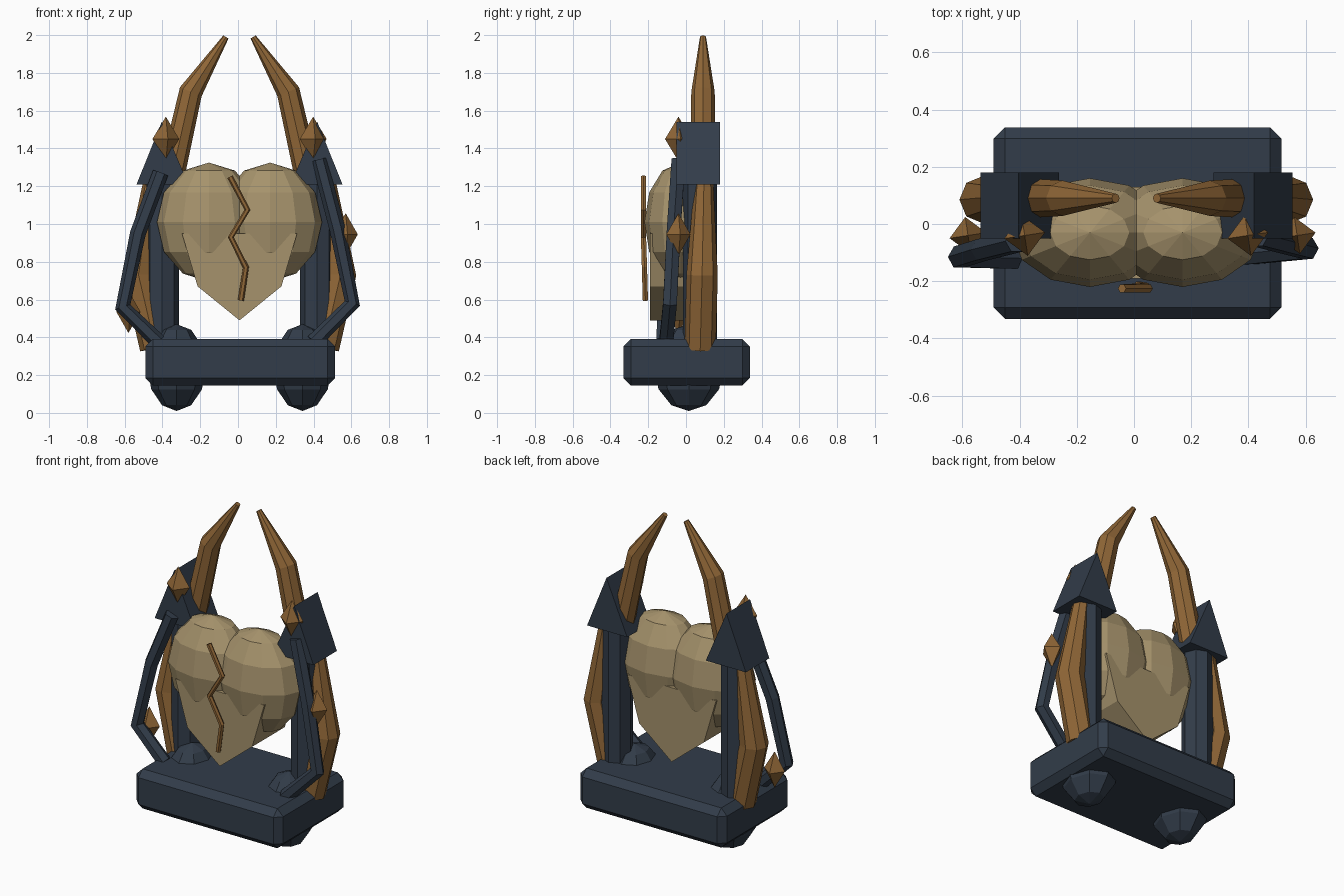
import bpy, bmesh, math
from mathutils import Vector, Matrix

cube = bpy.data.objects.get("Cube")
if cube:
    bpy.data.objects.remove(cube, do_unlink=True)

CX = 0.008  # shared centre line


def material(name, rgb):
    m = bpy.data.materials.new(name)
    m.use_nodes = True
    m.diffuse_color = (*rgb, 1)
    m.node_tree.nodes["Principled BSDF"].inputs["Base Color"].default_value = (*rgb, 1)
    return m


slate = material("dark_slate", (0.032, 0.046, 0.068))
bronze = material("bronze_brown", (0.28, 0.135, 0.038))
sand = material("sand_tan", (0.38, 0.29, 0.15))


def finish(bm, name, mat):
    bmesh.ops.recalc_face_normals(bm, faces=bm.faces)
    me = bpy.data.meshes.new(name)
    bm.to_mesh(me)
    bm.free()
    me.materials.append(mat)
    ob = bpy.data.objects.new(name, me)
    bpy.context.collection.objects.link(ob)
    return ob


def ellipsoid(name, mat, centre, radii, segments):
    bm = bmesh.new()
    bmesh.ops.create_uvsphere(
        bm, u_segments=segments, v_segments=6, radius=1,
        matrix=Matrix.Translation(centre) @ Matrix.Diagonal((*radii, 1)))
    return finish(bm, name, mat)


def prism(name, mat, outline, y0, y1):
    """Extrude an (x, z) outline along y."""
    bm = bmesh.new()
    face = bm.faces.new([bm.verts.new((x, y0, z)) for x, z in outline])
    out = bmesh.ops.extrude_face_region(bm, geom=[face])["geom"]
    bmesh.ops.translate(bm, vec=(0, y1 - y0, 0),
                        verts=[v for v in out if isinstance(v, bmesh.types.BMVert)])
    return finish(bm, name, mat)


def tube(name, mat, points, radii, sides):
    """Faceted tube with a radius at each path point."""
    bm = bmesh.new()
    pts = [Vector(p) for p in points]
    rings = []
    for i, p in enumerate(pts):
        a = (p - pts[i - 1]).normalized() if i else Vector()
        b = (pts[i + 1] - p).normalized() if i < len(pts) - 1 else Vector()
        t = (a + b).normalized()
        u = t.cross(Vector((0, 1, 0))).normalized()
        v = t.cross(u)
        angles = [math.tau * k / sides for k in range(sides)]
        rings.append([bm.verts.new(p + radii[i] * (u * math.cos(g) + v * math.sin(g)))
                      for g in angles])
    for r, s in zip(rings, rings[1:]):
        for k in range(sides):
            n = (k + 1) % sides
            bm.faces.new((r[k], r[n], s[n], s[k]))
    bm.faces.new(rings[0])
    bm.faces.new(rings[-1])
    return finish(bm, name, mat)


def spike(name, centre, radius, height):
    """Four-sided double pyramid."""
    bm = bmesh.new()
    for way in (1, -1):
        bmesh.ops.create_cone(
            bm, segments=4, radius1=radius, radius2=0, depth=height,
            matrix=Matrix.Translation(centre) @ Matrix.Diagonal((1, 1, way, 1))
            @ Matrix.Translation((0, 0, height / 2)) @ Matrix.Rotation(0.15, 4, "Z"))
    bmesh.ops.remove_doubles(bm, verts=bm.verts, dist=0.0001)
    return finish(bm, name, bronze)


# Plinth with chamfered edges
bm = bmesh.new()
bmesh.ops.create_cube(bm, size=1, matrix=Matrix.Translation((CX + 0.004, 0.003, 0.268))
                      @ Matrix.Diagonal((1.005, 0.67, 0.246, 1)))
bmesh.ops.bevel(bm, geom=bm.edges[:], offset=0.04, segments=1, affect="EDGES")
finish(bm, "plinth", slate)

# Parts that repeat on both sides
for side, s in (("left", 1), ("right", -1)):
    def at(x, y, z):
        return (CX + s * x, y, z)

    ellipsoid(side + "_foot", slate, at(0.333, 0.015, 0.24), (0.155, 0.185, 0.23), 8)
    tube(side + "_pillar", slate, [at(0.41, 0.075, 0.37), at(0.41, 0.075, 1.26)],
         [0.09, 0.09], 8)
    prism(side + "_roof", slate,
          [(CX + s * x, z) for x, z in ((0.27, 1.21), (0.545, 1.21), (0.412, 1.54))],
          -0.05, 0.18)
    tube(side + "_horn", bronze,
         [at(0.36, 0.09, 1.25), at(0.258, 0.09, 1.7), at(0.072, 0.09, 1.99)],
         [0.068, 0.062, 0.016], 8)
    tube(side + "_tusk", bronze,
         [at(0.46, 0.095, 1.22), at(0.535, 0.085, 0.73), at(0.445, 0.075, 0.345)],
         [0.05, 0.083, 0.083], 8)
    ellipsoid(side + "_heart_lobe", sand, at(0.162, -0.03, 1.01), (0.275, 0.19, 0.315), 12)
    spike(side + "_roof_spike", at(0.39, -0.04, 1.45), 0.072, 0.118)

# Bent struts in front of the pillars
tube("left_strut", slate,
     [(0.43, -0.04, 1.34), (0.527, -0.065, 0.97), (0.605, -0.085, 0.58), (0.4, -0.105, 0.375)],
     [0.042] * 4, 6)
tube("right_strut", slate,
     [(-0.41, -0.06, 1.27), (-0.53, -0.09, 0.95), (-0.61, -0.115, 0.56), (-0.42, -0.12, 0.375)],
     [0.042] * 4, 6)
spike("left_strut_spike", (0.57, -0.04, 0.945), 0.065, 0.112)
spike("right_strut_spike", (-0.58, -0.04, 0.535), 0.065, 0.112)

# Pointed lower half of the heart
prism("heart_point", sand,
      [(CX + x, z) for x, z in ((0, 0.49), (0.222, 0.67), (0.305, 0.95),
                                (-0.305, 0.95), (-0.222, 0.67))], -0.19, 0.13)

# Zigzag crack on the heart front
tube("heart_crack", bronze,
     [(-0.042, -0.225, 1.25), (0.05, -0.225, 1.075), (-0.038, -0.225, 0.93),
      (0.042, -0.22, 0.77), (0.015, -0.215, 0.595)], [0.016] * 5, 6)
